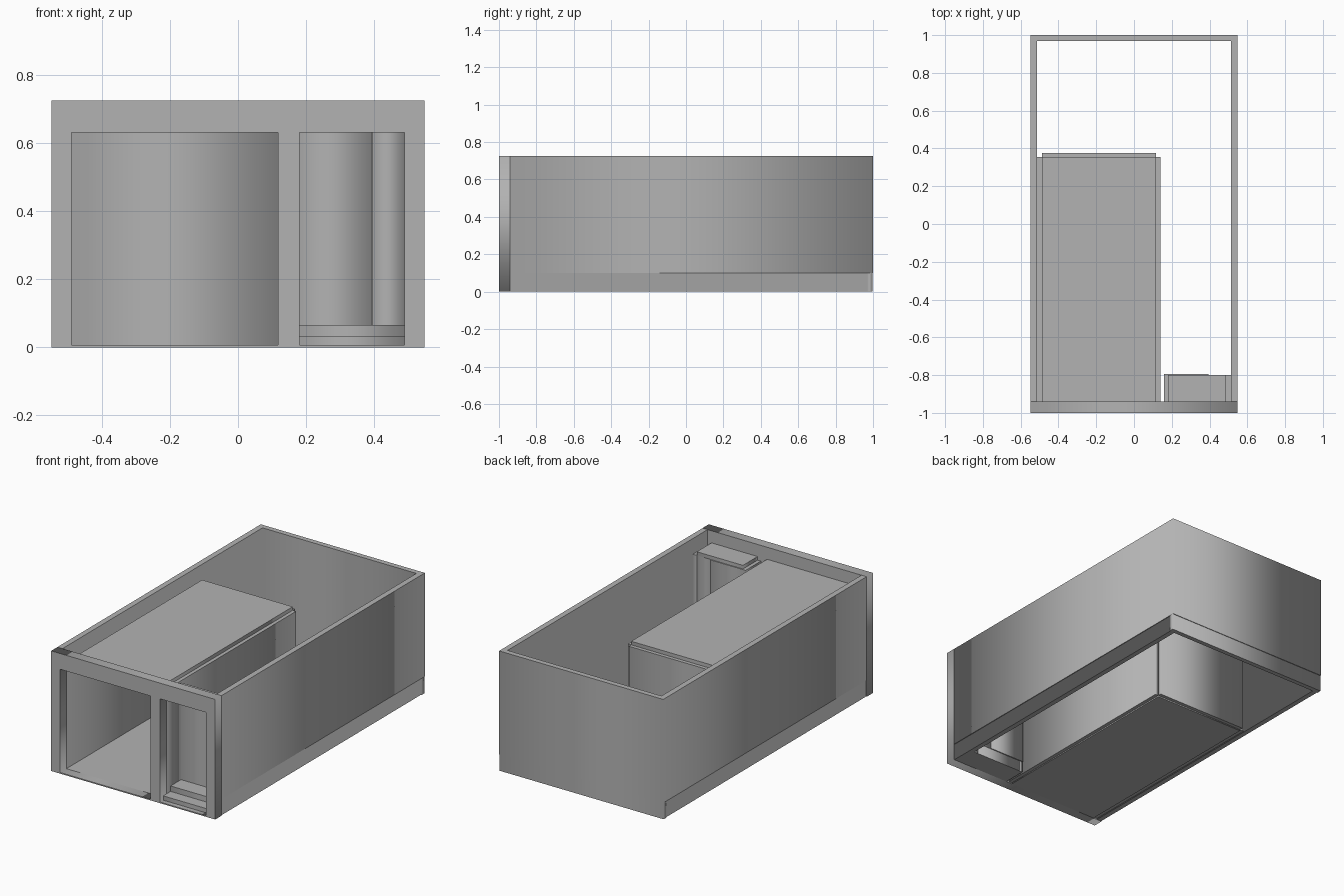
import bpy
import math
from mathutils import Matrix

cube = bpy.data.objects.get("Cube")
if cube:
    bpy.data.objects.remove(cube, do_unlink=True)

plaster = bpy.data.materials.new("light_grey")
plaster.use_nodes = True
GREY = (0.45, 0.45, 0.45, 1)
plaster.diffuse_color = GREY
plaster.node_tree.nodes["Principled BSDF"].inputs["Base Color"].default_value = GREY

HX, HY, TOP = 0.548, 1.0, 0.725        # outer half sizes and wall height
IX, IY, FRONT = 0.514, 0.968, -0.94    # inner faces of the walls
SILL, HEAD, PLATE = 0.007, 0.63, 0.022  # opening heights and panel thickness


def rect(x0, x1, y0, y1):
    return [(x0, y0), (x1, y0), (x1, y1), (x0, y1)]


def prism(name, loops, low, high, upright=False):
    """Extrude a flat outline with optional holes along z, or along y if upright."""
    curve = bpy.data.curves.new(name, "CURVE")
    curve.dimensions = "2D"
    curve.fill_mode = "BOTH"
    curve.extrude = (high - low) / 2
    for loop in loops:
        spline = curve.splines.new("POLY")
        spline.points.add(len(loop) - 1)
        for point, (u, v) in zip(spline.points, loop):
            point.co = (u, v, 0, 1)
        spline.use_cyclic_u = True
    source = bpy.data.objects.new(name + "_outline", curve)
    bpy.context.collection.objects.link(source)
    depsgraph = bpy.context.evaluated_depsgraph_get()
    mesh = bpy.data.meshes.new_from_object(source.evaluated_get(depsgraph))
    bpy.data.objects.remove(source, do_unlink=True)
    middle = (low + high) / 2
    if upright:
        mesh.transform(Matrix.Translation((0, middle, 0)) @ Matrix.Rotation(math.pi / 2, 4, "X"))
    else:
        mesh.transform(Matrix.Translation((0, 0, middle)))
    mesh.materials.clear()
    mesh.materials.append(plaster)
    obj = bpy.data.objects.new(name, mesh)
    bpy.context.collection.objects.link(obj)
    return obj


def box(name, x0, x1, y0, y1, z0, z1):
    return prism(name, [rect(x0, x1, y0, y1)], z0, z1)


def mirrored(half):
    return half + [(-x, y) for x, y in reversed(half)]


# Front wall with the wide garage opening and the narrow entry opening
GX0, GX1 = -0.488, 0.117
EX0, EX1 = 0.18, 0.488
prism("front_wall", [rect(-HX, HX, 0, TOP),
                     rect(GX0, GX1, SILL, HEAD),
                     rect(EX0, EX1, SILL, HEAD)], -HY, FRONT, upright=True)

# Side and back walls, with a slightly recessed band along the foot
BAND, REC = 0.1, 0.004
prism("outer_walls", [mirrored([(IX, IY), (IX, FRONT), (HX, FRONT), (HX, HY)])], BAND, TOP)
prism("wall_foot", [mirrored([(IX, IY), (IX, FRONT), (HX - REC, FRONT), (HX - REC, IY),
                              (HX, IY), (HX, HY - REC)])], 0, BAND)

# Garage bay made of separate panels that leave stepped corners
GB = 0.355
box("garage_floor", GX0, GX1, FRONT, GB, 0, SILL)
box("garage_ceiling", GX0, GX1, FRONT, GB, HEAD, HEAD + PLATE)
box("garage_back_wall", GX0, GX1, GB, GB + PLATE, SILL, HEAD)
box("garage_right_wall", -IX, GX0, FRONT, GB, SILL, HEAD)
box("garage_left_wall", GX1, GX1 + PLATE, FRONT, GB, SILL, HEAD)

# Entry alcove with door, fixed side panel and two steps
EB, DOOR_EDGE, RISE = -0.80, 0.394, 0.033
box("entry_right_wall", EX0 - PLATE, EX0, FRONT, EB, 0, HEAD)
box("entry_left_wall", EX1, IX, FRONT, EB, 0, HEAD)
box("entry_ceiling", EX0, EX1, FRONT, EB, HEAD, HEAD + PLATE)
box("entry_door", EX0 - PLATE, DOOR_EDGE, EB, EB + 0.006, 2 * RISE, HEAD)
box("entry_side_panel", DOOR_EDGE, EX1, EB - 0.008, EB, 2 * RISE, HEAD)
box("lower_step", EX0, EX1, -0.97, -0.90, SILL, RISE)
box("upper_step", EX0, EX1, -0.90, EB, SILL, 2 * RISE)
box("entry_floor", EX0, EX1, FRONT, EB, 0, SILL)
